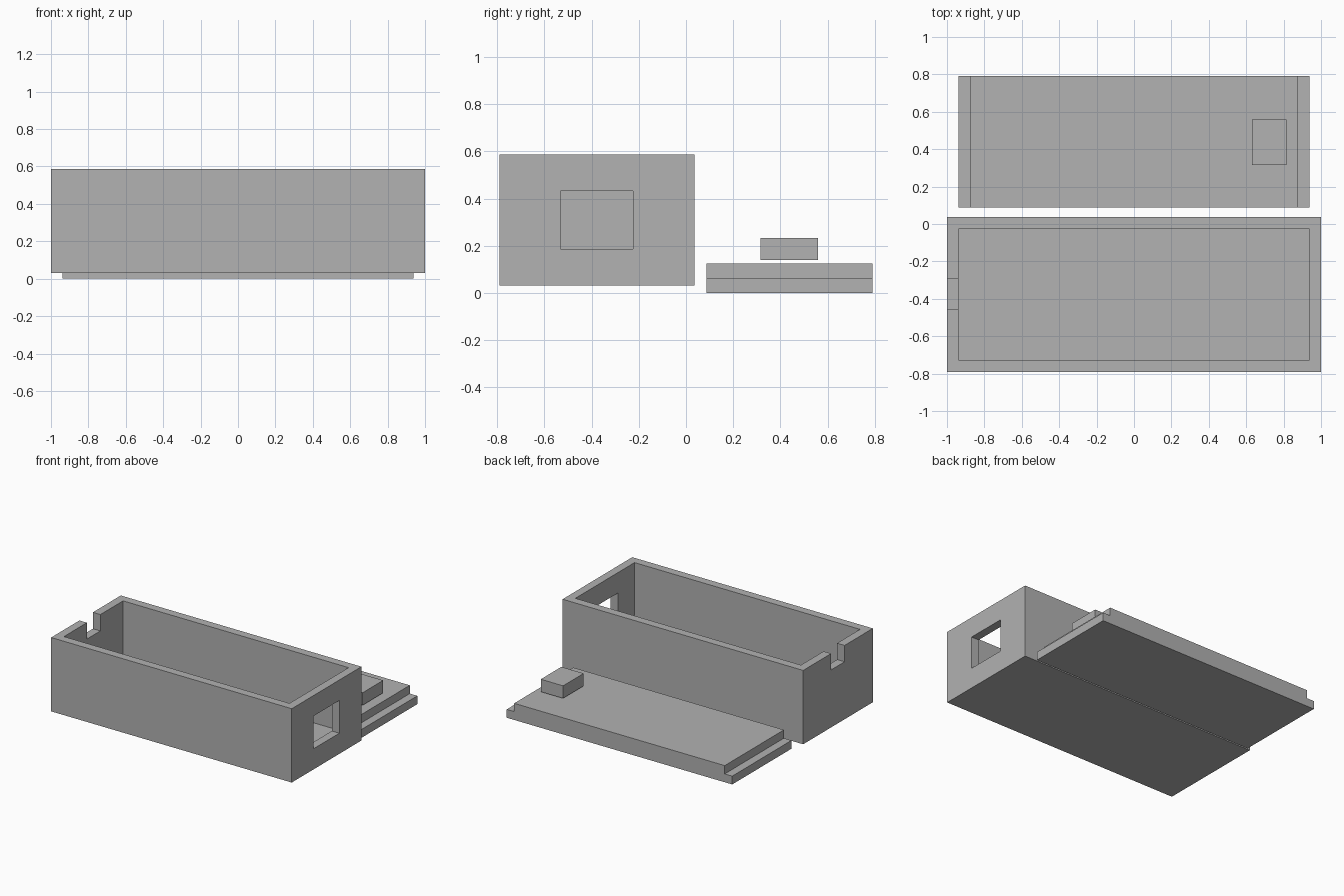
import bpy
from mathutils import Vector

cube = bpy.data.objects.get("Cube")
if cube:
    bpy.data.objects.remove(cube, do_unlink=True)

grey = bpy.data.materials.new("plain grey")
grey.use_nodes = True
COLOUR = (0.445, 0.445, 0.445, 1)
grey.diffuse_color = COLOUR
grey.node_tree.nodes["Principled BSDF"].inputs["Base Color"].default_value = COLOUR


def block(name, low, high):
    """Box between two opposite corners."""
    low, high = Vector(low), Vector(high)
    bpy.ops.mesh.primitive_cube_add(size=1, location=(low + high) / 2)
    ob = bpy.context.object
    ob.name = name
    ob.scale = high - low
    bpy.ops.object.transform_apply(location=False, rotation=False, scale=True)
    ob.data.materials.append(grey)
    return ob


def combine(ob, other, operation):
    """Apply a boolean and remove the second object."""
    mod = ob.modifiers.new(operation.lower(), 'BOOLEAN')
    mod.operation = operation
    mod.solver = 'EXACT'
    mod.object = other
    other.hide_render = True
    bpy.context.view_layer.objects.active = ob
    bpy.ops.object.modifier_apply(modifier=mod.name)
    bpy.data.objects.remove(other, do_unlink=True)


WALL = 0.0625
LID_X = 1 - WALL
BACK, FRONT = 0.037, -0.79
BOTTOM, TOP = 0.031, 0.586

# Open case with cavity, square port in one end and a cable notch in the other
case = block("case", (-1, FRONT, BOTTOM), (1, BACK, TOP))
cutters = [
    block("cavity_cutter", (-LID_X, FRONT + WALL, BOTTOM + WALL),
          (LID_X, BACK - WALL, TOP + 0.2)),
    block("port_cutter", (LID_X - 0.03, -0.532, 0.186), (1.1, -0.225, 0.432)),
    block("notch_cutter", (-1.1, -0.455, 0.463), (-LID_X + 0.03, -0.295, TOP + 0.2)),
]
for cutter in cutters:
    combine(case, cutter, 'DIFFERENCE')

# Lid lying behind the case, stepped at both ends
lid = block("lid", (-LID_X, 0.087, 0), (LID_X, 0.79, 2 * WALL))
for side in (-1, 1):
    ends = sorted((side * (LID_X - WALL), side * 1.1))
    step = block("step_cutter", (ends[0], 0, WALL), (ends[1], 0.9, 0.3))
    combine(lid, step, 'DIFFERENCE')

# Small loose block hovering just over the lid
block("lid_block", (0.63, 0.316, 0.14), (0.815, 0.56, 0.234))
